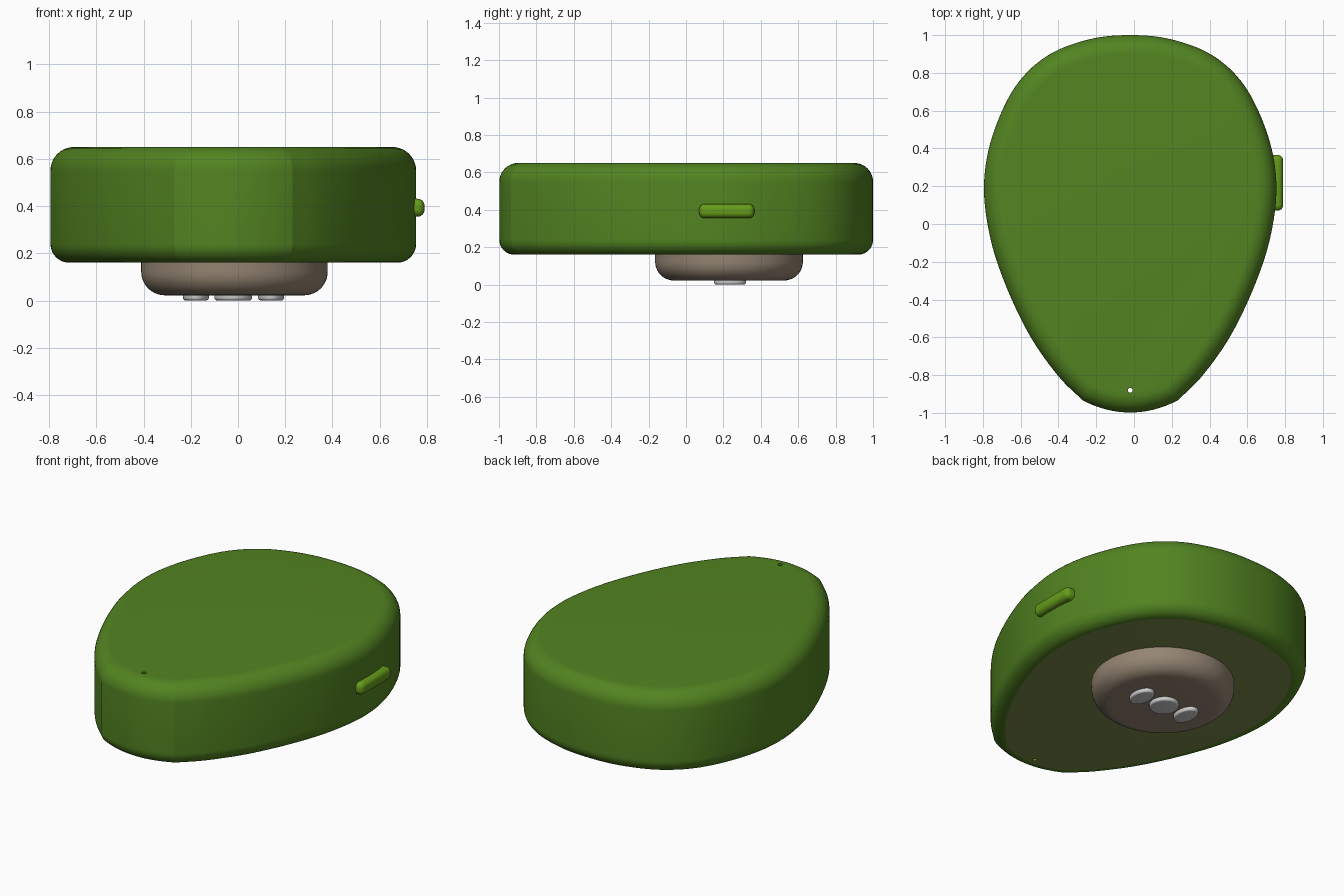
import bpy, bmesh, math
from mathutils import Vector

if "Cube" in bpy.data.objects:
    bpy.data.objects.remove(bpy.data.objects["Cube"])

CX = -0.02  # symmetry axis of the body


def material(name, rgb):
    m = bpy.data.materials.new(name)
    m.diffuse_color = (*rgb, 1)
    m.use_nodes = True
    m.node_tree.nodes["Principled BSDF"].inputs["Base Color"].default_value = m.diffuse_color
    return m


def select_only(ob):
    bpy.ops.object.select_all(action='DESELECT')
    ob.select_set(True)
    bpy.context.view_layer.objects.active = ob


def smooth(ob, angle):
    select_only(ob)
    bpy.ops.object.shade_smooth_by_angle(angle=math.radians(angle))


def inset(pts, d):
    """Move a counter-clockwise outline inwards by d, with mitred corners."""
    out = []
    for i, p in enumerate(pts):
        a = (p - pts[i - 1]).normalized()
        b = (pts[(i + 1) % len(pts)] - p).normalized()
        na, nb = Vector((-a.y, a.x)), Vector((-b.y, b.x))
        out.append(p + (na + nb) * d / (1 + na.dot(nb)))
    return out


def pebble(name, outline, z0, z1, r0, r1, mats=(), steps=10, angle=14):
    """Extruded outline with edges rounded by r0 (bottom) and r1 (top)."""
    prof = []
    for r, z, t0 in ((r0, z0 + r0, -90), (r1, z1 - r1, 0)):
        n = steps if r > 0 else 0
        for k in range(n + 1):
            t = math.radians(t0 + 90 * k / max(n, 1))
            prof.append((r - r * math.cos(t), z + r * math.sin(t)))
    bm = bmesh.new()
    rings = [[bm.verts.new((p.x, p.y, z)) for p in inset(outline, d)] for d, z in prof]
    n = len(outline)
    for lo, hi in zip(rings, rings[1:]):
        for i in range(n):
            j = (i + 1) % n
            bm.faces.new((lo[i], lo[j], hi[j], hi[i]))
    bottom = bm.faces.new(rings[0][::-1])
    bm.faces.new(rings[-1])
    if len(mats) > 1:
        bottom.material_index = 1
    me = bpy.data.meshes.new(name)
    bm.to_mesh(me)
    bm.free()
    for m in mats:
        me.materials.append(m)
    ob = bpy.data.objects.new(name, me)
    bpy.context.collection.objects.link(ob)
    smooth(ob, angle)
    return ob


def ellipse(cx, cy, rx, ry, n=64):
    return [Vector((cx + rx * math.cos(2 * math.pi * i / n),
                    cy + ry * math.sin(2 * math.pi * i / n))) for i in range(n)]


def spline(p, steps=7):
    """Catmull-Rom through p[1:-1]; first and last points only steer."""
    out = []
    for a, b, c, d in zip(p, p[1:], p[2:], p[3:]):
        for k in range(steps):
            t = k / steps
            out.append(0.5 * (2 * b + (c - a) * t + (2 * a - 5 * b + 4 * c - d) * t * t
                              + (3 * b - a - 3 * c + d) * t ** 3))
    return out


green = material("case_green", (0.085, 0.23, 0.015))
olive = material("panel_olive", (0.2, 0.25, 0.07))
taupe = material("button_taupe", (0.3, 0.235, 0.17))
lime = material("key_green", (0.13, 0.33, 0.01))

# Teardrop outline: right flank from the blunt tip up to the crown, then mirrored
flank = [Vector(q) for q in (
    (0.13, -1.05), (0.25, -0.935), (0.385, -0.80), (0.535, -0.585), (0.665, -0.31), (0.745, -0.055),
    (0.774, 0.21), (0.73, 0.465), (0.61, 0.725), (0.44, 0.89), (0.22, 0.977), (0, 1.0), (-0.22, 0.977))]
right = spline(flank)
tip = [Vector((0.25 * math.sin(a), -0.935 - 0.063 * (1 - math.sin(a) ** 2)))
       for a in [math.asin(k / 8) for k in range(-7, 8)]]
left = [Vector((-p.x, p.y)) for p in reversed(right)]
outline = [p + Vector((CX, 0)) for p in right + [Vector((0, 1.0))] + left + tip]

# Main case with a differently coloured underside
case = pebble("case", outline, 0.16, 0.65, 0.08, 0.1, (green, olive))

# Small lanyard hole through the narrow end
bpy.ops.mesh.primitive_cylinder_add(vertices=24, radius=0.013, depth=1.2, location=(CX, -0.88, 0.4))
cutter = bpy.context.object
cutter.name = "hole_cutter"
cutter.hide_render = True
cut = case.modifiers.new("hole", 'BOOLEAN')
cut.object = cutter
cut.solver = 'EXACT'
select_only(case)
bpy.ops.object.modifier_apply(modifier=cut.name)
bpy.data.objects.remove(cutter)

# Large round push button underneath
pebble("push_button", ellipse(CX + 0.005, 0.23, 0.395, 0.395, 96), 0.022, 0.17, 0.1, 0, (taupe,))

# Three plain raised pads on the button face
for i, (x, rx) in enumerate(((-0.178, 0.055), (-0.02, 0.08), (0.14, 0.055))):
    pebble(f"raised_pad_{i + 1}", ellipse(x, 0.235, rx, 0.085, 40), 0, 0.03, 0.012, 0, steps=5, angle=35)

# Side key on the right flank
bpy.ops.mesh.primitive_cube_add(size=1, location=(0.745, 0.218, 0.393))
key = bpy.context.object
key.name = "side_key"
key.scale = (0.09, 0.295, 0.076)
bpy.ops.object.transform_apply(location=False, rotation=False, scale=True)
bev = key.modifiers.new("round", 'BEVEL')
bev.width = 0.03
bev.segments = 6
key.data.materials.append(lime)
smooth(key, 180)
